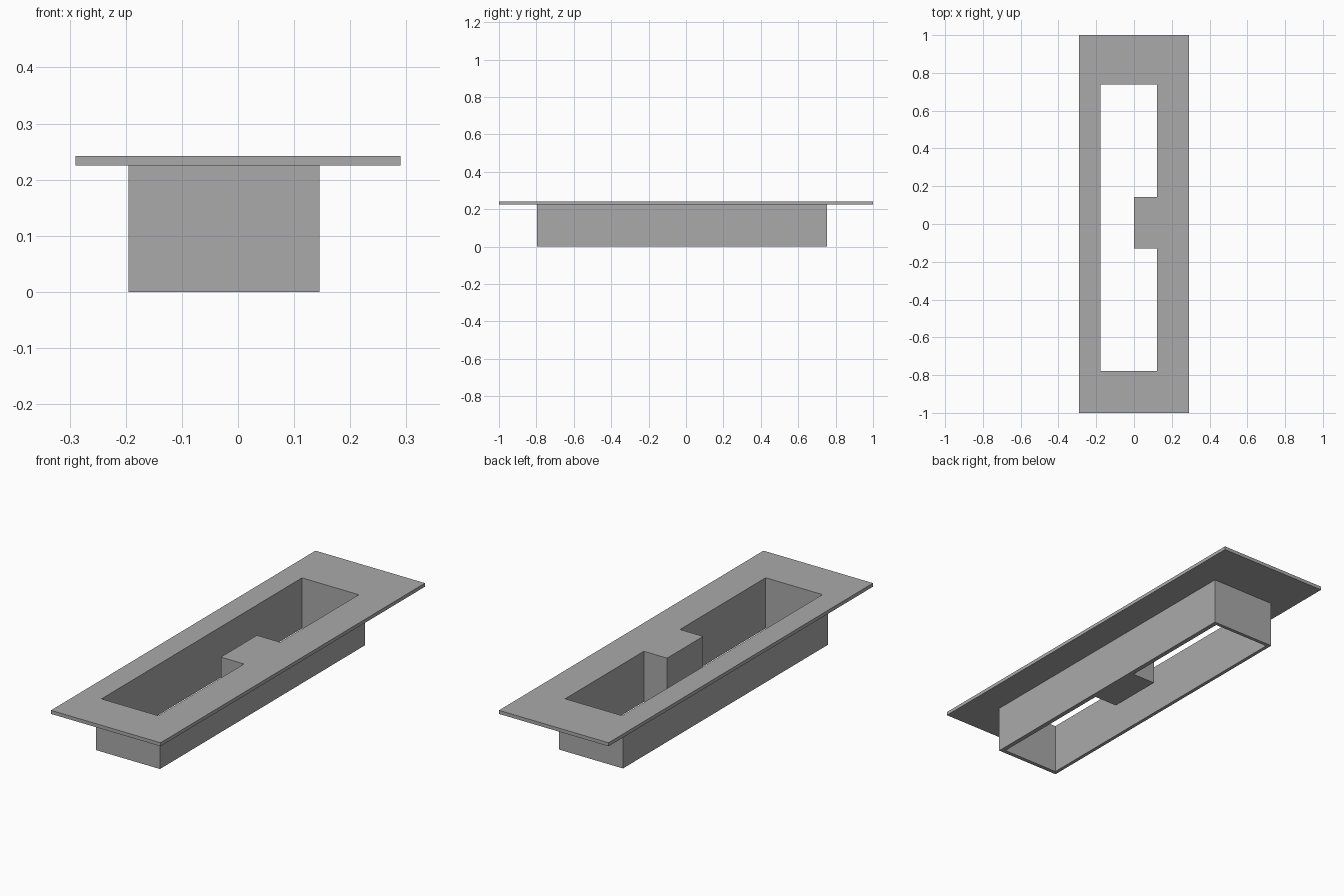
import bpy
import bmesh

# Remove only the default object
cube = bpy.data.objects.get("Cube")
if cube:
    bpy.data.objects.remove(cube, do_unlink=True)

# Plain grey finish
grey = bpy.data.materials.new("plain_grey")
grey.use_nodes = True
colour = (0.4, 0.4, 0.4, 1)
grey.diffuse_color = colour
grey.node_tree.nodes["Principled BSDF"].inputs["Base Color"].default_value = colour


def rectangle(x0, x1, y0, y1):
    return [(x0, y0), (x1, y0), (x1, y1), (x0, y1)]


def frame(name, outer, opening, bottom, top):
    """Fill the area between two outlines and extrude it upwards."""
    bm = bmesh.new()
    edges = []
    for outline in (outer, opening):
        verts = [bm.verts.new((x, y, bottom)) for x, y in outline]
        edges += [bm.edges.new((v, verts[i - 1])) for i, v in enumerate(verts)]
    bmesh.ops.triangle_fill(bm, edges=edges, use_beauty=True)
    result = bmesh.ops.extrude_face_region(bm, geom=bm.faces[:], use_keep_orig=True)
    raised = [g for g in result["geom"] if isinstance(g, bmesh.types.BMVert)]
    bmesh.ops.translate(bm, verts=raised, vec=(0, 0, top - bottom))
    bmesh.ops.recalc_face_normals(bm, faces=bm.faces[:])
    # Merge the flat fill triangles back into clean faces
    bmesh.ops.dissolve_limit(bm, angle_limit=0.01, verts=bm.verts[:], edges=bm.edges[:])
    mesh = bpy.data.meshes.new(name)
    bm.to_mesh(mesh)
    bm.free()
    mesh.materials.append(grey)
    obj = bpy.data.objects.new(name, mesh)
    bpy.context.collection.objects.link(obj)
    return obj


# Opening with a square tab reaching in from the left wall
left, right, front, back = 0.123, -0.178, -0.778, 0.738
tab_edge, tab_front, tab_back = 0.0, -0.13, 0.143
opening = [
    (right, front), (left, front),
    (left, tab_front), (tab_edge, tab_front),
    (tab_edge, tab_back), (left, tab_back),
    (left, back), (right, back),
]

# Deep sleeve below, thin wide flange on top
frame("sleeve", rectangle(-0.195, 0.145, -0.797, 0.755), opening, 0, 0.225)
frame("flange", rectangle(-0.29, 0.29, -1, 1), opening, 0.225, 0.242)
